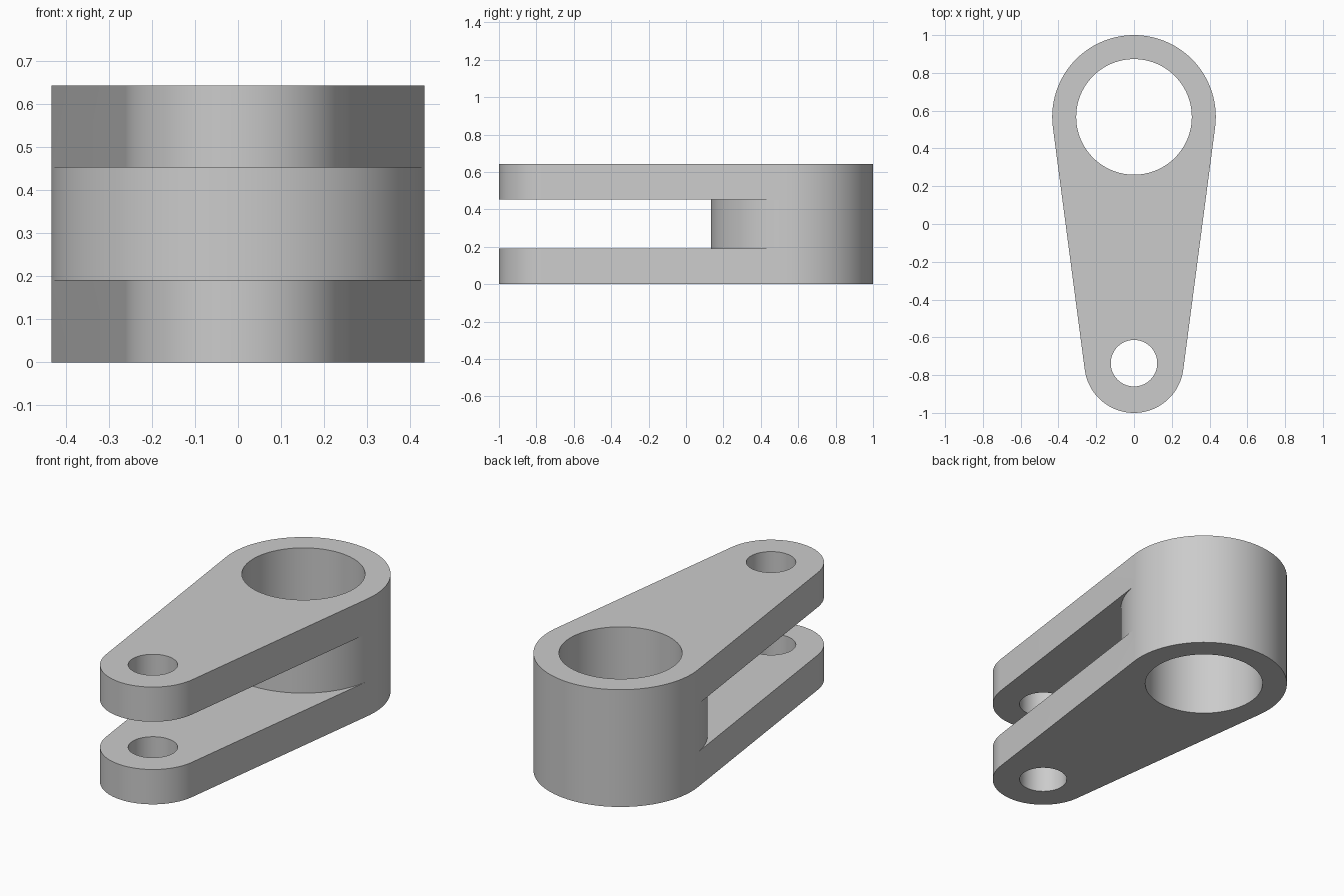
import bpy, bmesh
from math import asin, cos, sin, pi

cube = bpy.data.objects.get("Cube")
if cube:
    bpy.data.objects.remove(cube, do_unlink=True)

BIG_Y, BIG_R, BIG_HOLE = 0.567, 0.433, 0.306
SMALL_Y, SMALL_R, SMALL_HOLE = -0.737, 0.263, 0.123
LEVELS = [0, 0.191, 0.453, 0.643]
TILT = asin((SMALL_R - BIG_R) / (BIG_Y - SMALL_Y))   # where the flanks touch the arcs

bm = bmesh.new()


def arc(cy, r, a0, a1, n, closed=False):
    """One column of vertices, one per level, for each point of an arc."""
    points = []
    for i in range(n if closed else n + 1):
        a = a0 + (a1 - a0) * i / n
        points.append([bm.verts.new((r * cos(a), cy + r * sin(a), z)) for z in LEVELS])
    return points


def wall(columns, bands, closed=False):
    for a, b in zip(columns, columns[1:] + (columns[:1] if closed else [])):
        for k in bands:
            bm.faces.new((a[k], b[k], b[k + 1], a[k + 1]))


def cap(loops, level):
    """Flat face bounded by an outline and its holes."""
    edges = []
    for loop in loops:
        for a, b in zip(loop, loop[1:] + loop[:1]):
            pair = (a[level], b[level])
            edges.append(bm.edges.get(pair) or bm.edges.new(pair))
    bmesh.ops.triangle_fill(bm, edges=edges, use_beauty=True)


# Arcs of the eye, the hub and the two bores
back = arc(BIG_Y, BIG_R, TILT, pi - TILT, 72)
hub_front = arc(BIG_Y, BIG_R, pi - TILT, 2 * pi + TILT, 64)
hub_front[0], hub_front[-1] = back[-1], back[0]
tip = arc(SMALL_Y, SMALL_R, pi - TILT, 2 * pi + TILT, 48)
big_bore = arc(BIG_Y, BIG_HOLE, 0, 2 * pi, 96, True)
small_bore = arc(SMALL_Y, SMALL_HOLE, 0, 2 * pi, 64, True)

# Outer walls, hub wall inside the fork, and bores
wall(back, (0, 1, 2))
wall([back[-1]] + tip + [back[0]], (0, 2))
wall(hub_front, (1,))
wall(big_bore, (0, 1, 2), True)
wall(small_bore, (0, 2), True)

# Top and bottom faces, then the inner faces of the fork
for level in (0, 3):
    cap([back + tip, big_bore, small_bore], level)
for level in (1, 2):
    cap([tip + hub_front[::-1], small_bore], level)

bmesh.ops.delete(bm, geom=[v for v in bm.verts if not v.link_faces], context='VERTS')
bmesh.ops.recalc_face_normals(bm, faces=bm.faces[:])

mesh = bpy.data.meshes.new("forked_link")
bm.to_mesh(mesh)
bm.free()
link = bpy.data.objects.new("forked_link", mesh)
bpy.context.collection.objects.link(link)

# Plain grey metal
grey = bpy.data.materials.new("grey")
grey.use_nodes = True
color = (0.6, 0.6, 0.6, 1)
grey.diffuse_color = color
grey.node_tree.nodes["Principled BSDF"].inputs["Base Color"].default_value = color
mesh.materials.append(grey)

bpy.ops.object.select_all(action='DESELECT')
link.select_set(True)
bpy.context.view_layer.objects.active = link
bpy.ops.object.shade_smooth_by_angle(angle=pi / 6)
